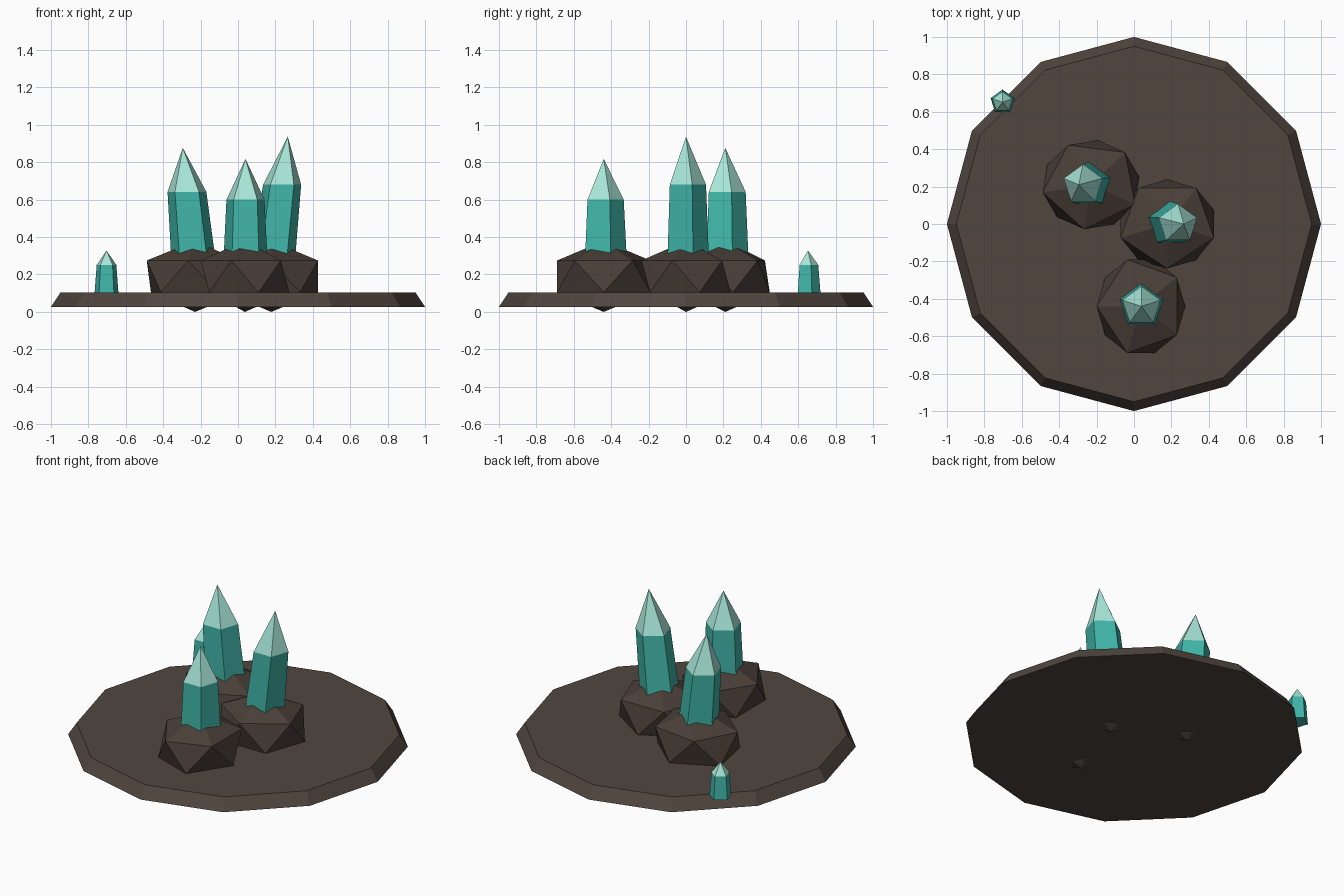
import bpy, bmesh
from math import cos, sin, pi, radians
from mathutils import Vector

cube = bpy.data.objects.get("Cube")
if cube:
    bpy.data.objects.remove(cube, do_unlink=True)


def material(name, hex_code):
    channels = [int(hex_code[i:i + 2], 16) / 255 for i in (0, 2, 4)]
    color = [((c + 0.055) / 1.055) ** 2.4 for c in channels] + [1]
    mat = bpy.data.materials.new(name)
    mat.diffuse_color = color
    mat.use_nodes = True
    mat.node_tree.nodes["Principled BSDF"].inputs["Base Color"].default_value = color
    return mat


SOIL = material("brown ground", "51463f")
STONE = material("dark stone", "4a3f38")
TEAL = material("teal crystal", "40b5a8")
PALE = material("pale crystal tip", "a8e6d8")


def make_object(name, bm, materials):
    bmesh.ops.recalc_face_normals(bm, faces=bm.faces)
    mesh = bpy.data.meshes.new(name)
    bm.to_mesh(mesh)
    bm.free()
    for mat in materials:
        mesh.materials.append(mat)
    obj = bpy.data.objects.new(name, mesh)
    bpy.context.collection.objects.link(obj)
    return obj


def ring(bm, center, rx, ry, z, sides, start):
    angles = [start + 2 * pi * i / sides for i in range(sides)]
    return [bm.verts.new((center[0] + rx * cos(a), center[1] + ry * sin(a), z))
            for a in angles]


def bridge(bm, low, high):
    n = len(low)
    return [bm.faces.new((low[i], low[(i + 1) % n], high[(i + 1) % n], high[i]))
            for i in range(n)]


def fan(bm, loop, tip):
    n = len(loop)
    return [bm.faces.new((loop[i], loop[(i + 1) % n], tip)) for i in range(n)]


# Ground disc with sloped rim
bm = bmesh.new()
bottom = ring(bm, (0, 0), 1, 1, 0.027, 12, 0)
top = ring(bm, (0, 0), 0.95, 0.95, 0.103, 12, 0)
bridge(bm, bottom, top)
bm.faces.new(bottom)
bm.faces.new(top)
make_object("ground_disc", bm, [SOIL])


# Rocks: flattened icosahedra sunk through the ground
def rock(name, center, rx, ry, phase, half_height=0.19):
    bm = bmesh.new()
    start = radians(phase)
    tilt = half_height / 5 ** 0.5
    low = ring(bm, center, rx, ry, half_height - tilt, 5, start + pi / 5)
    high = ring(bm, center, rx, ry, half_height + tilt, 5, start)
    for i in range(5):
        bm.faces.new((low[i], high[(i + 1) % 5], high[i]))
        bm.faces.new((low[i], low[(i + 1) % 5], high[(i + 1) % 5]))
    fan(bm, low, bm.verts.new((*center, 0)))
    fan(bm, high, bm.verts.new((*center, 2 * half_height)))
    make_object(name, bm, [STONE])


# Crystals: tapered five-sided shafts with pointed pale tips
def crystal(name, center, z0, shoulder, peak, r0, r1, lean=0):
    bm = bmesh.new()

    def axis(z):
        return (center[0] + lean * (z - z0), center[1])

    low = ring(bm, axis(z0), r0, r0, z0, 5, pi / 2)
    high = ring(bm, axis(shoulder), r1, r1, shoulder, 5, pi / 2)
    bridge(bm, low, high)
    bm.faces.new(low)
    for face in fan(bm, high, bm.verts.new((*axis(peak), peak))):
        face.material_index = 1
    make_object(name, bm, [TEAL, PALE])


rock("back_rock", (-0.23, 0.21), 0.262, 0.24, 46)
rock("middle_rock", (0.178, 0), 0.262, 0.238, -18)
rock("front_rock", (0.037, -0.44), 0.237, 0.262, 36)

crystal("back_crystal", (-0.23, 0.21), 0.19, 0.642, 0.877, 0.128, 0.109, -0.095)
crystal("middle_crystal", (0.178, 0), 0.19, 0.68, 0.937, 0.126, 0.107, 0.118)
crystal("front_crystal", (0.04, -0.44), 0.19, 0.6, 0.818, 0.128, 0.107)
crystal("small_crystal", (-0.703, 0.652), 0.103, 0.252, 0.328, 0.067, 0.055)
